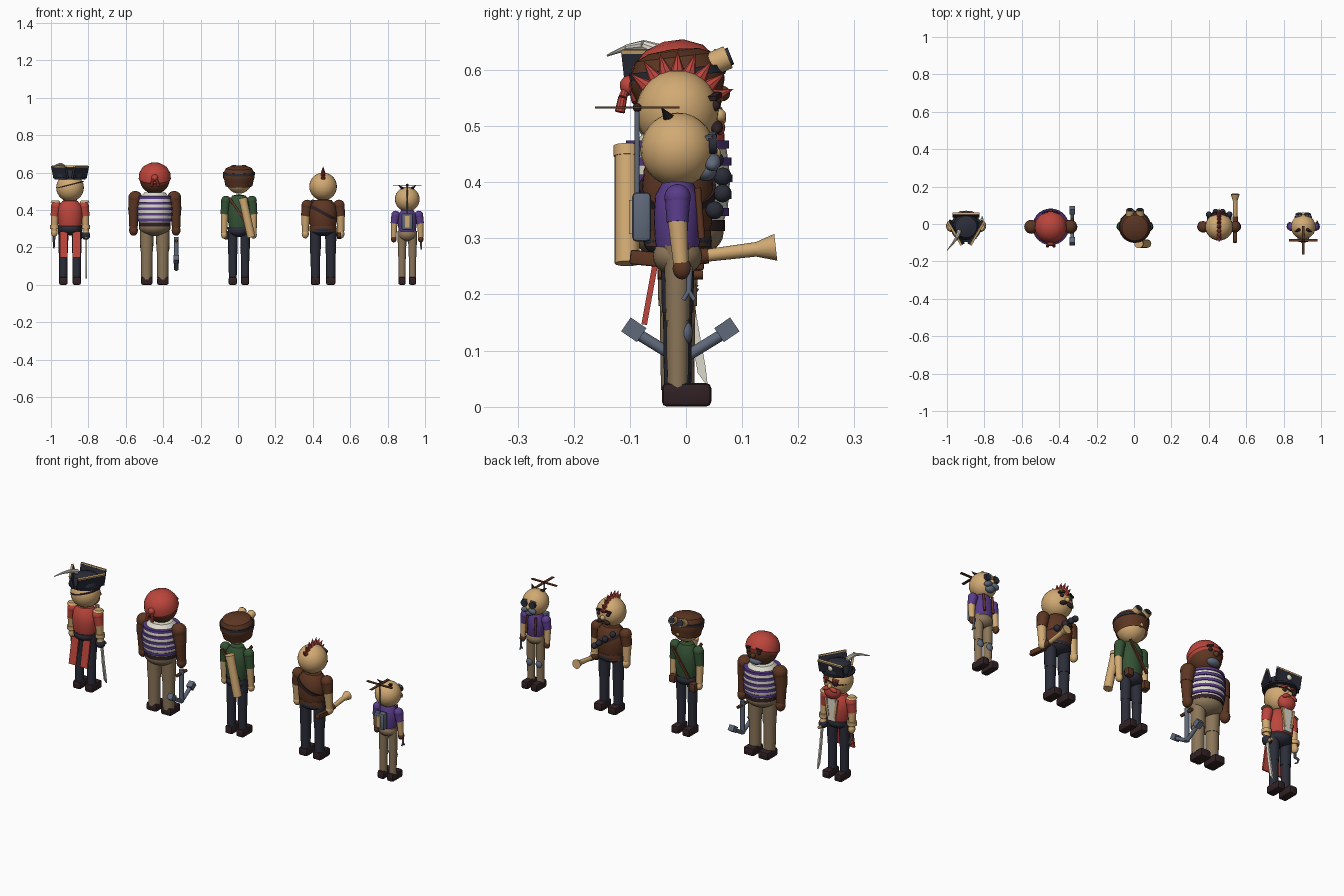
import bpy
import bmesh
from math import sin, cos, pi, radians
from mathutils import Vector

default_cube = bpy.data.objects.get("Cube")
if default_cube:
    bpy.data.objects.remove(default_cube, do_unlink=True)


def material(name, *rgb):
    mat = bpy.data.materials.new(name)
    mat.use_nodes = True
    mat.diffuse_color = (*rgb, 1)
    mat.node_tree.nodes["Principled BSDF"].inputs["Base Color"].default_value = (*rgb, 1)
    return mat


skin = material("tan", .64, .4, .17)
red = material("red", .5, .06, .045)
brown = material("brown", .11, .037, .016)
navy = material("navy", .024, .026, .04)
black = material("boot black", .03, .015, .017)
khaki = material("khaki", .26, .18, .1)
green = material("green", .035, .085, .035)
purple = material("purple", .1, .045, .25)
steel = material("steel", .115, .14, .195)
bone = material("bone", .72, .7, .6)

figure = {"name": "", "origin": Vector()}


def add(part, bm, mat, loc=(0, 0, 0), rot=(0, 0, 0)):
    """Turn a bmesh into a named part of the current figure."""
    bmesh.ops.recalc_face_normals(bm, faces=bm.faces)
    mesh = bpy.data.meshes.new(part)
    bm.to_mesh(mesh)
    bm.free()
    mesh.shade_smooth()
    mesh.set_sharp_from_angle(angle=radians(35))
    mesh.materials.append(mat)
    obj = bpy.data.objects.new(figure["name"] + "_" + part, mesh)
    obj.location = figure["origin"] + Vector(loc)
    obj.rotation_euler = rot
    bpy.context.collection.objects.link(obj)


def ball(part, loc, size, mat, rot=(0, 0, 0)):
    bm = bmesh.new()
    bmesh.ops.create_uvsphere(bm, u_segments=24, v_segments=14, radius=1)
    bmesh.ops.scale(bm, vec=size if isinstance(size, tuple) else (size,) * 3, verts=bm.verts)
    add(part, bm, mat, loc, rot)


def box(part, loc, size, mat, rot=(0, 0, 0), bevel=0):
    bm = bmesh.new()
    bmesh.ops.create_cube(bm, size=1)
    bmesh.ops.scale(bm, vec=size, verts=bm.verts)
    if bevel:
        bmesh.ops.bevel(bm, geom=bm.edges[:], offset=bevel, segments=2, profile=.5, affect='EDGES')
    add(part, bm, mat, loc, rot)


def tube(part, a, b, r1, r2, mat, sides=16):
    a, b = Vector(a), Vector(b)
    bm = bmesh.new()
    bmesh.ops.create_cone(bm, cap_ends=True, segments=sides, radius1=r1, radius2=r2, depth=(b - a).length)
    add(part, bm, mat, (a + b) / 2, (b - a).to_track_quat('Z', 'Y').to_euler())


def chain(part, points, r1, r2, mat):
    """Tapered bent rod through a few points."""
    steps = len(points) - 1
    for i in range(steps):
        ra, rb = (r1 + (r2 - r1) * k / steps for k in (i, i + 1))
        tube(f"{part}_{i + 1}", points[i], points[i + 1], ra, rb, mat, 10)


def lathe(part, profile, mat, loc=(0, 0, 0), rot=(0, 0, 0), depth=1):
    bm = bmesh.new()
    verts = [bm.verts.new((r, 0, z)) for r, z in profile]
    edges = [bm.edges.new(pair) for pair in zip(verts, verts[1:])]
    bmesh.ops.spin(bm, geom=verts + edges, axis=(0, 0, 1), cent=(0, 0, 0), angle=2 * pi, steps=28)
    bmesh.ops.remove_doubles(bm, verts=bm.verts, dist=.0002)
    bmesh.ops.scale(bm, vec=(1, depth, 1), verts=bm.verts)
    add(part, bm, mat, loc, rot)


def band(part, z, r, height, mat, depth=1, rot=(0, 0, 0)):
    h = height / 2
    lathe(part, [(0, -h), (r, -h), (r, h), (0, h)], mat, (0, 0, z), rot, depth)


def plate(part, outline, thickness, mat, x):
    """Outline in the y-z plane, extruded along x."""
    bm = bmesh.new()
    face = bm.faces.new([bm.verts.new((-thickness / 2, y, z)) for y, z in outline])
    new = bmesh.ops.extrude_face_region(bm, geom=[face], use_keep_orig=True)["geom"]
    bmesh.ops.translate(bm, vec=(thickness, 0, 0), verts=[v for v in new if isinstance(v, bmesh.types.BMVert)])
    add(part, bm, mat, (x, 0, 0))


def person(name, x, head, head_r, neck, waist, chest, arm, leg, thick, coat, sleeve, pants,
           face=skin, forearm=skin, hand=skin, hair=black, depth=.85):
    figure.update(name=name, origin=Vector((x, -.015, 0)))
    # Head and face
    ball("head", (0, 0, head), head_r, face)
    ball("nose", (0, head_r, head - head_r * .1), head_r * .17, face)
    for tag, s in (("right", -1), ("left", 1)):
        ball(tag + "_eye", (s * head_r * .36, head_r * .9, head + head_r * .14), head_r * .13, black)
        box(tag + "_brow", (s * head_r * .38, head_r * .9, head + head_r * .36),
            (head_r * .42, head_r * .2, head_r * .12), hair, (0, s * .25, -s * .35))
        # Legs and boots
        lx, knee = s * leg, waist * .57
        tube(tag + "_thigh", (lx, 0, knee), (lx, 0, waist + .02), thick * .9, thick, pants)
        tube(tag + "_shin", (lx, 0, .03), (lx, 0, knee + .01), thick * .78, thick * .84, pants)
        box(tag + "_boot", (lx, .016, .021), (thick * 1.6, .088, .042), black, bevel=.009)
        # Arms
        top, elbow, wrist = neck - .035, (neck + waist) / 2 - .01, waist - .012
        ball(tag + "_shoulder", (s * arm, 0, top), thick * .98, sleeve)
        tube(tag + "_upper_arm", (s * (arm + .008), 0, elbow), (s * arm, 0, top), thick * .8, thick * .95, sleeve)
        tube(tag + "_forearm", (s * (arm + .01), .006, wrist), (s * (arm + .008), 0, elbow + .008),
             thick * .58, thick * .75, forearm)
        ball(tag + "_hand", (s * (arm + .01), .008, wrist - .01), (thick * .62, thick * .7, thick * .8), hand)
    # Trunk
    shape = [(0, 0), (.82, 0), (.95, .2), (1, .5), (.93, .78), (.6, .96), (0, 1)]
    lathe("torso", [(r * chest, z * (neck - waist)) for r, z in shape], coat, (0, 0, waist), depth=depth)
    ball("hips", (0, 0, waist), (leg + thick * .9, (leg + thick) * .85, .035), pants)
    band("belt", waist + .008, chest * .9, .02, black, depth)


# Captain: coat, beard, three-cornered hat
person("captain", -.898, .52, .074, .455, .3, .068, .074, .036, .028, red, red, navy, hair=red)
ball("beard", (0, .05, .478), (.046, .034, .042), red)
for tag, s in (("right", -1), ("left", 1)):
    ball(tag + "_moustache", (s * .02, .074, .497), (.024, .011, .011), red, (0, s * .3, 0))
    tube(tag + "_cuff", (s * .084, .005, .3), (s * .084, .005, .32), .024, .024, skin)
    tube(tag + "_epaulette", (s * .078, 0, .44), (s * .078, 0, .45), .028, .02, skin)
    box(tag + "_coat_tail", (s * .034, -.047, .215), (.042, .01, .14), red, (-.18, 0, 0))
    box(tag + "_lapel", (s * .026, .06, .39), (.012, .008, .1), skin, (0, s * .15, 0))
box("shirt_front", (0, .057, .38), (.046, .008, .12), bone)
band("patch_strap", .535, .0755, .007, black, rot=(0, -.25, 0))
ball("eye_patch", (-.027, .069, .532), (.017, .008, .016), black)
lathe("hat_crown", [(.07, 0), (.07, .02), (.058, .045), (.03, .056), (0, .058)], navy, (0, 0, .568))
band("hat_brim", .569, .082, .009, navy)
for i in range(3):
    a = i * 2 * pi / 3
    for part, out, z, height, mat in (("hat_flap", .062, .6, .062, navy), ("hat_trim", .07, .633, .007, skin)):
        box(f"{part}_{i + 1}", (-out * sin(a), out * cos(a), z), (.146, .011, height), mat, (-.22, 0, a))
ball("hat_badge", (0, .07, .605), (.014, .008, .014), bone)
chain("plume", [(-.035, -.02, .63), (-.05, -.06, .644), (-.072, -.09, .64), (-.1, -.125, .626)], .013, .002, bone)
ball("left_glove", (.084, .008, .265), .024, navy)
tube("sabre_guard", (.086, -.012, .255), (.086, .045, .255), .008, .008, skin)
plate("sabre_blade", [(.008, .25), (.022, .25), (.034, .16), (.05, .07), (.054, .035), (.036, .06), (.02, .15)],
      .008, bone, .087)
chain("hook", [(-.086, .008, .26), (-.086, .008, .235), (-.086, .022, .222), (-.086, .034, .212),
               (-.086, .026, .198), (-.086, .008, .202)], .008, .003, steel)

# Bosun: striped shirt, bandana, anchor
person("bosun", -.445, .566, .08, .5, .315, .094, .104, .043, .038, bone, brown, khaki,
       brown, brown, brown, depth=1)
for i in range(5):
    band(f"stripe_{i + 1}", .347 + i * .03, .098 - .0016 * (i - 2) ** 2, .014, purple)
ball("belly", (0, 0, .31), (.085, .082, .05), khaki)
lathe("bandana", [(.079, -.012), (.086, 0), (.083, .03), (.066, .06), (.035, .08), (0, .086)], red,
      (0, 0, .568), (.3, 0, 0))
ball("bandana_knot", (0, -.087, .572), (.018, .016, .018), red)
for tag, s in (("right", -1), ("left", 1)):
    chain(tag + "_bandana_tail", [(0, -.09, .572), (s * .014, -.098, .55), (s * .018, -.103, .525)], .007, .009, red)
ball("jaw", (0, .058, .523), (.036, .024, .02), steel)
tube("anchor_shank", (.115, .005, .08), (.115, .005, .255), .012, .012, steel)
tube("anchor_stock", (.115, -.035, .235), (.115, .045, .235), .008, .008, brown)
for tag, s in (("back", -1), ("front", 1)):
    tube("anchor_arm_" + tag, (.115, .005, .083), (.115, .005 + s * .08, .132), .01, .01, steel)
    box("anchor_fluke_" + tag, (.115, .005 + s * .083, .137), (.03, .034, .03), steel, (s * .6, 0, 0))

# Scout: leather cap with goggles, map tube
person("scout", .005, .558, .07, .485, .29, .06, .069, .033, .027, green, green, navy, hair=brown)
lathe("cap", [(.072, -.05), (.078, -.02), (.084, -.005), (.084, .018), (.07, .045), (.045, .056), (0, .06)],
      brown, (0, 0, .578), (.12, 0, 0))
band("goggle_strap", .595, .086, .014, navy, rot=(.1, 0, 0))
for tag, s in (("right", -1), ("left", 1)):
    tube(tag + "_goggle", (s * .027, .06, .61), (s * .027, .09, .623), .021, .021, skin)
    tube(tag + "_lens", (s * .027, .09, .623), (s * .027, .095, .625), .016, .016, navy)
tube("map_tube", (.066, -.09, .255), (.022, -.09, .455), .022, .022, skin)
tube("map_tube_cap", (.024, -.09, .446), (.02, -.09, .465), .024, .024, skin)
box("chest_strap", (0, .054, .39), (.014, .008, .18), brown, (0, .6, 0))
box("back_strap", (0, -.054, .39), (.014, .008, .18), brown, (0, -.6, 0))
box("pouch", (-.06, .03, .265), (.035, .035, .045), brown, bevel=.006)
box("satchel", (.05, .045, .29), (.035, .03, .04), brown, bevel=.006)

# Gunner: mohawk, bomb belt, blunderbuss
person("gunner", .455, .526, .074, .46, .295, .076, .085, .041, .031, brown, brown, navy)
for i in range(8):
    a = radians(-68 + i * 17)
    d = Vector((0, sin(-a), cos(a)))
    c = Vector((0, 0, .526))
    tube(f"mohawk_spike_{i + 1}", c + d * .068, c + d * .108, .014, 0, red, 8)
for tag, s in (("right", -1), ("left", 1)):
    ball(tag + "_moustache", (s * .02, .07, .498), (.022, .011, .01), black, (0, s * .35, 0))
band("bomb_belt", .385, .081, .018, black, .85, (0, .5, 0))
for i in range(4):
    s = i / 1.5 - 1
    ball(f"bomb_{i + 1}", (s * .055, .082 - .016 * s * s, .395 - s * .045), .016, navy)
band("vest_hem", .3, .07, .03, brown, .85)
box("gun_stock", (.086, -.035, .262), (.022, .1, .026), brown, (-.1, 0, 0), .004)
tube("gun_grip", (.086, 0, .265), (.086, .055, .269), .015, .014, brown)
tube("gun_barrel", (.086, .04, .268), (.086, .145, .281), .011, .013, skin)
tube("gun_muzzle", (.086, .14, .28), (.086, .175, .284), .013, .024, skin)

# Tinkerer: rotor pack, grey moustache, wrench
person("tinkerer", .905, .458, .066, .408, .268, .05, .062, .028, .024, purple, purple, khaki,
       hand=brown, hair=steel)
for tag, s in (("right", -1), ("left", 1)):
    ball(tag + "_moustache", (s * .02, .062, .436), (.024, .015, .014), steel, (0, s * .4, 0))
    ball(tag + "_knee_pad", (s * .028, .015, .132), (.017, .012, .02), steel)
    tube(tag + "_spectacle", (s * .024, .056, .468), (s * .024, .07, .469), .018, .018, navy)
    tube(tag + "_hair_tuft", (s * .022, -.015, .512), (s * .046, -.028, .532), .011, .001, black, 8)
    tube(tag + "_pack_strap", (s * .026, .043, .3), (s * .026, .036, .39), .006, .006, brown)
ball("beard", (0, .05, .42), (.025, .02, .018), steel)
box("rotor_pack", (0, -.064, .338), (.06, .034, .088), steel, bevel=.008)
box("pack_panel", (0, -.083, .338), (.022, .008, .06), skin)
tube("rotor_mast", (0, -.072, .375), (0, -.072, .533), .0045, .0045, steel)
box("rotor_blade_across", (0, -.072, .533), (.15, .014, .004), brown)
box("rotor_blade_along", (0, -.072, .533), (.014, .15, .004), brown)
ball("rotor_hub", (0, -.072, .533), .008, black)
tube("wrench_handle", (.074, .02, .205), (.074, .022, .25), .005, .005, steel)
for tag, s in (("back", -1), ("front", 1)):
    tube("wrench_jaw_" + tag, (.074, .02, .206), (.074, .02 + s * .01, .19), .004, .004, steel)
